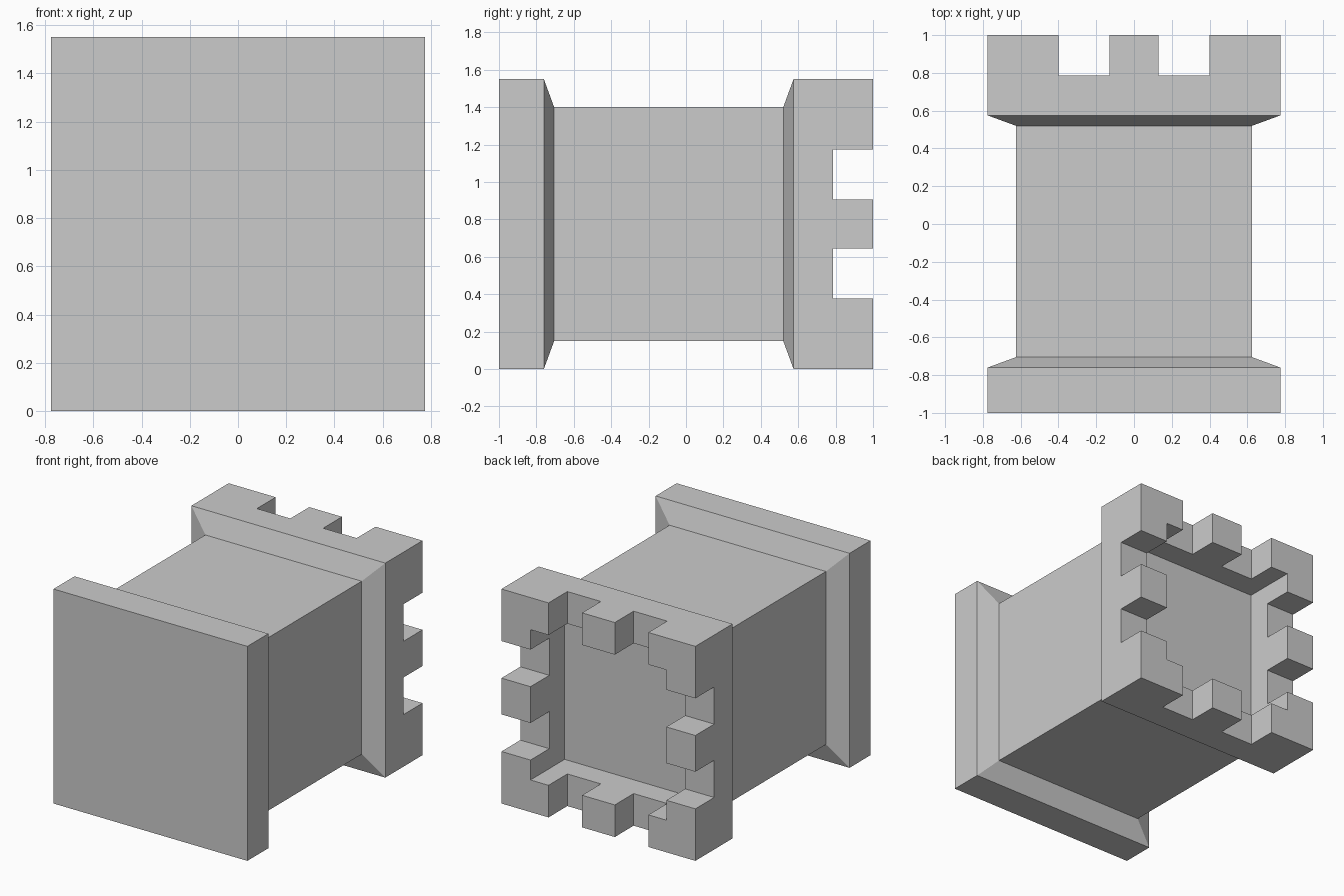
import bpy
import bmesh
from mathutils import Matrix

cube = bpy.data.objects.get("Cube")
if cube:
    bpy.data.objects.remove(cube, do_unlink=True)

HALF = 0.775      # half width of base and crown; also the height of the axis
SHAFT = 0.625     # half width of the shaft
INNER = 0.543     # half width of the recess in the crown
NOTCH_FLOOR = 0.785

stone = bpy.data.materials.new("grey_stone")
stone.use_nodes = True
colour = (0.6, 0.6, 0.6, 1)
stone.diffuse_color = colour
stone.node_tree.nodes["Principled BSDF"].inputs["Base Color"].default_value = colour


def make_object(name, bm):
    bmesh.ops.recalc_face_normals(bm, faces=bm.faces)
    mesh = bpy.data.meshes.new(name)
    bm.to_mesh(mesh)
    bm.free()
    mesh.materials.append(stone)
    obj = bpy.data.objects.new(name, mesh)
    bpy.context.collection.objects.link(obj)
    return obj


def square_loft(name, profile):
    """Join square rings, given as (y, half width), and cap both ends."""
    bm = bmesh.new()
    rings = []
    for y, h in profile:
        corners = ((-h, -h), (h, -h), (h, h), (-h, h))
        rings.append([bm.verts.new((x, y, z + HALF)) for x, z in corners])
    for a, b in zip(rings, rings[1:]):
        for i in range(4):
            j = (i + 1) % 4
            bm.faces.new((a[i], a[j], b[j], b[i]))
    bm.faces.new(rings[0])
    bm.faces.new(rings[-1])
    return make_object(name, bm)


def box(name, centre, size):
    bm = bmesh.new()
    bmesh.ops.create_cube(bm, size=1, matrix=Matrix.Translation(centre) @ Matrix.Diagonal((*size, 1)))
    return make_object(name, bm)


# Tower lying on its side: base, shaft, flared crown and hollow top
tower = square_loft("tower", [
    (-1, HALF), (-0.76, HALF), (-0.705, SHAFT), (0.52, SHAFT),
    (0.575, HALF), (1, HALF), (1, INNER), (0.61, INNER),
])

# Battlement notches: two slots through the crown in each direction
slot_y = NOTCH_FLOOR + 0.2
for side in (-1, 1):
    offset = side * 0.265
    for centre, size in (
        ((offset, slot_y, HALF), (0.268, 0.4, 2)),
        ((0, slot_y, HALF + offset), (2, 0.4, 0.268)),
    ):
        cutter = box("notch_cutter", centre, size)
        cutter.hide_render = True
        cut = tower.modifiers.new("notch", 'BOOLEAN')
        cut.operation = 'DIFFERENCE'
        cut.solver = 'EXACT'
        cut.object = cutter
        bpy.context.view_layer.objects.active = tower
        bpy.ops.object.modifier_apply(modifier=cut.name)
        bpy.data.objects.remove(cutter, do_unlink=True)
